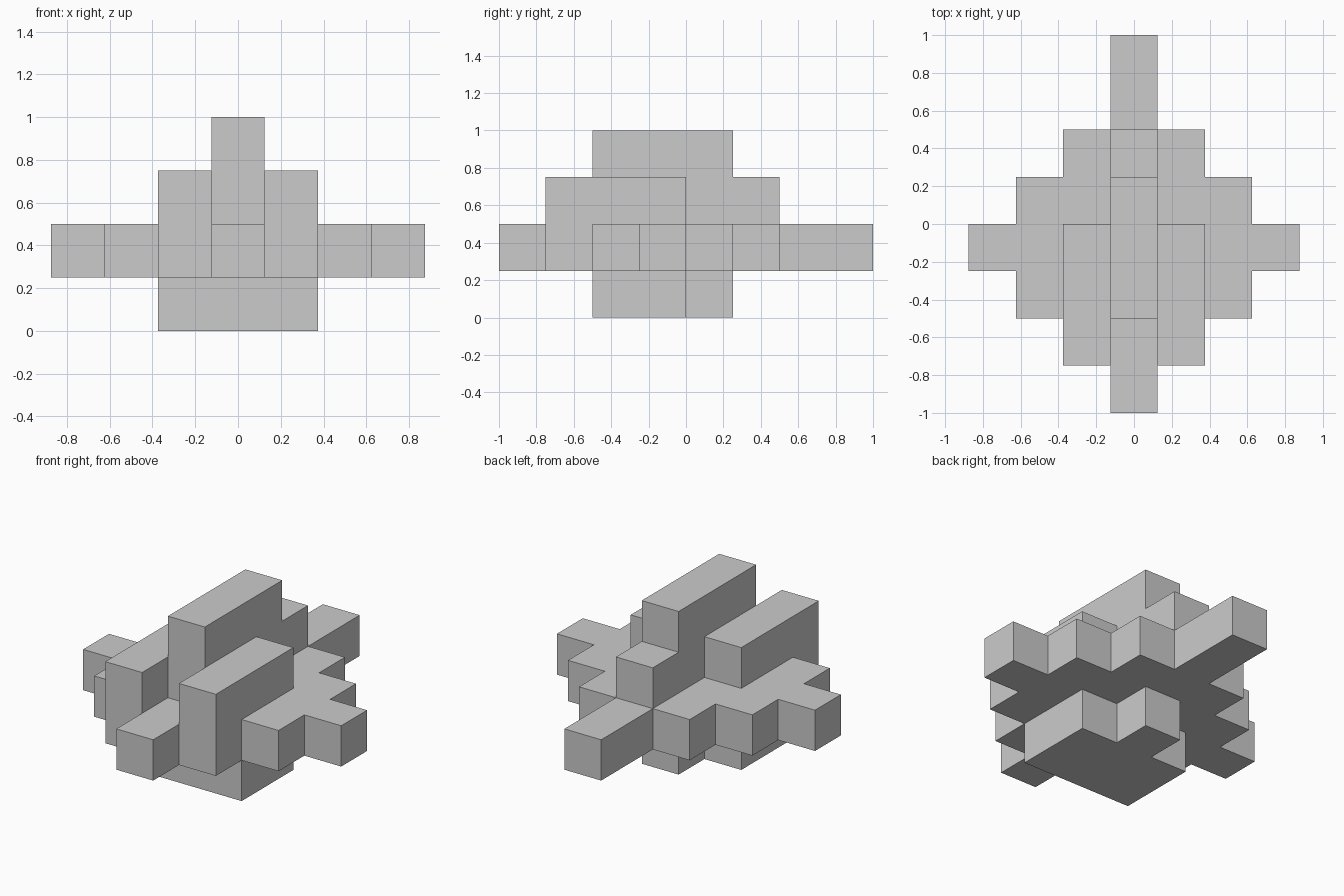
import bpy
import bmesh
from mathutils import Vector

if "Cube" in bpy.data.objects:
    bpy.data.objects.remove(bpy.data.objects["Cube"])

U = 0.25  # block size

# Layers from the bottom up: {column distance from centre: (first row, end row)},
# rows counted in blocks along y; columns are mirrored in x
layers = [
    {0: (-2, 1), 1: (-2, 0)},                            # base
    {0: (-4, 4), 1: (-3, 2), 2: (-2, 1), 3: (-1, 0)},    # wide stepped plate
    {0: (-2, 2), 1: (-3, 0)},                            # side ridges and centre
    {0: (-2, 1)},                                        # top ridge
]

cells = set()
for k, layer in enumerate(layers):
    for col, (start, end) in layer.items():
        for j in range(start, end):
            cells.update({(col, j, k), (-col, j, k)})

# Outer skin: one quad for each block side without a neighbour
bm = bmesh.new()
for cell in cells:
    centre = Vector((cell[0], cell[1] + 0.5, cell[2] + 0.5)) * U
    for axis in range(3):
        for sign in (-1, 1):
            neighbour = list(cell)
            neighbour[axis] += sign
            if tuple(neighbour) in cells:
                continue
            n, a, b = Vector(), Vector(), Vector()
            n[axis] = sign * U / 2
            a[(axis + 1) % 3] = U / 2
            b[(axis + 2) % 3] = sign * U / 2
            bm.faces.new([bm.verts.new(centre + n + p)
                          for p in (-a - b, a - b, a + b, b - a)])

# Weld and merge the coplanar quads into clean flat faces
bmesh.ops.remove_doubles(bm, verts=bm.verts, dist=0.001)
bmesh.ops.dissolve_limit(bm, angle_limit=0.01, verts=bm.verts, edges=bm.edges)

mesh = bpy.data.meshes.new("stepped_block")
bm.to_mesh(mesh)
bm.free()
bpy.context.collection.objects.link(bpy.data.objects.new("stepped_block", mesh))
